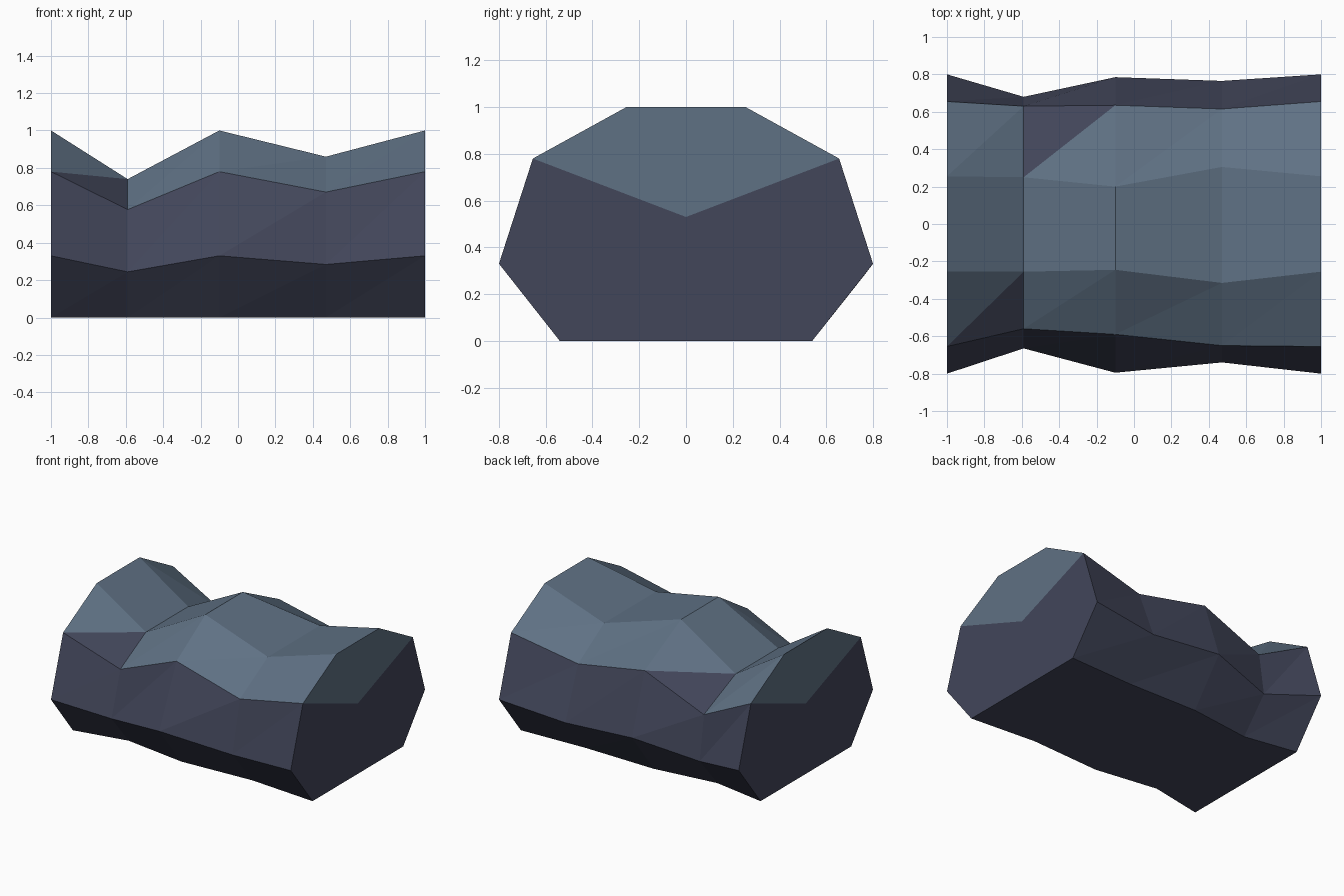
import bpy, bmesh

if "Cube" in bpy.data.objects:
    bpy.data.objects.remove(bpy.data.objects["Cube"])

# Ring heights for a full-size section: base, belly, shoulder, crown (mirrored front to back)
HEIGHTS = [0.0, 0.33, 0.78, 1.0]
# x position, height scale, front widths, back widths (base to crown)
SECTIONS = [
    (-1.00, 1.00, (0.54, 0.80, 0.655, 0.255), (0.54, 0.80, 0.655, 0.255)),
    (-0.59, 0.74, (0.46, 0.665, 0.56, 0.255), (0.47, 0.68, 0.63, 0.25)),
    (-0.10, 1.00, (0.53, 0.795, 0.59, 0.245), (0.53, 0.785, 0.635, 0.20)),
    (0.47, 0.86, (0.50, 0.74, 0.65, 0.315), (0.52, 0.765, 0.615, 0.305)),
    (1.00, 1.00, (0.54, 0.80, 0.655, 0.255), (0.54, 0.80, 0.655, 0.255)),
]


def material(name, rgb):
    m = bpy.data.materials.new(name)
    m.diffuse_color = (*[(c / 255 / 12.92) if c < 11 else ((c / 255 + 0.055) / 1.055) ** 2.4
                         for c in rgb], 1)
    m.use_nodes = True
    m.node_tree.nodes["Principled BSDF"].inputs["Base Color"].default_value = m.diffuse_color
    return m


bm = bmesh.new()

# Cross-section rings along the rock
rings = []
for x, s, front, back in SECTIONS:
    pts = [(-w, h * s) for w, h in zip(front, HEIGHTS)]
    pts += [(w, h * s) for w, h in reversed(list(zip(back, HEIGHTS)))]
    rings.append([bm.verts.new((x, y, z)) for y, z in pts])

# Faceted skin between the rings
n = len(rings[0])
for a, b in zip(rings, rings[1:]):
    for i in range(n):
        j = (i + 1) % n
        bm.faces.new((a[i], b[j], a[j]))
        bm.faces.new((a[i], b[i], b[j]))

# End caps fanned around a centre point
for ring in (rings[0], rings[-1]):
    centre = bm.verts.new((ring[0].co.x, 0, 0.53))
    for i in range(n):
        bm.faces.new((ring[i], ring[(i + 1) % n], centre))

bmesh.ops.recalc_face_normals(bm, faces=bm.faces)

# Pale stone on the high facets, dark stone below
for f in bm.faces:
    f.material_index = int(f.calc_center_median().z > 0.72)

mesh = bpy.data.meshes.new("rock")
bm.to_mesh(mesh)
bm.free()
mesh.materials.append(material("dark stone", (66, 70, 90)))
mesh.materials.append(material("pale stone", (95, 113, 132)))
rock = bpy.data.objects.new("rock", mesh)
bpy.context.collection.objects.link(rock)
